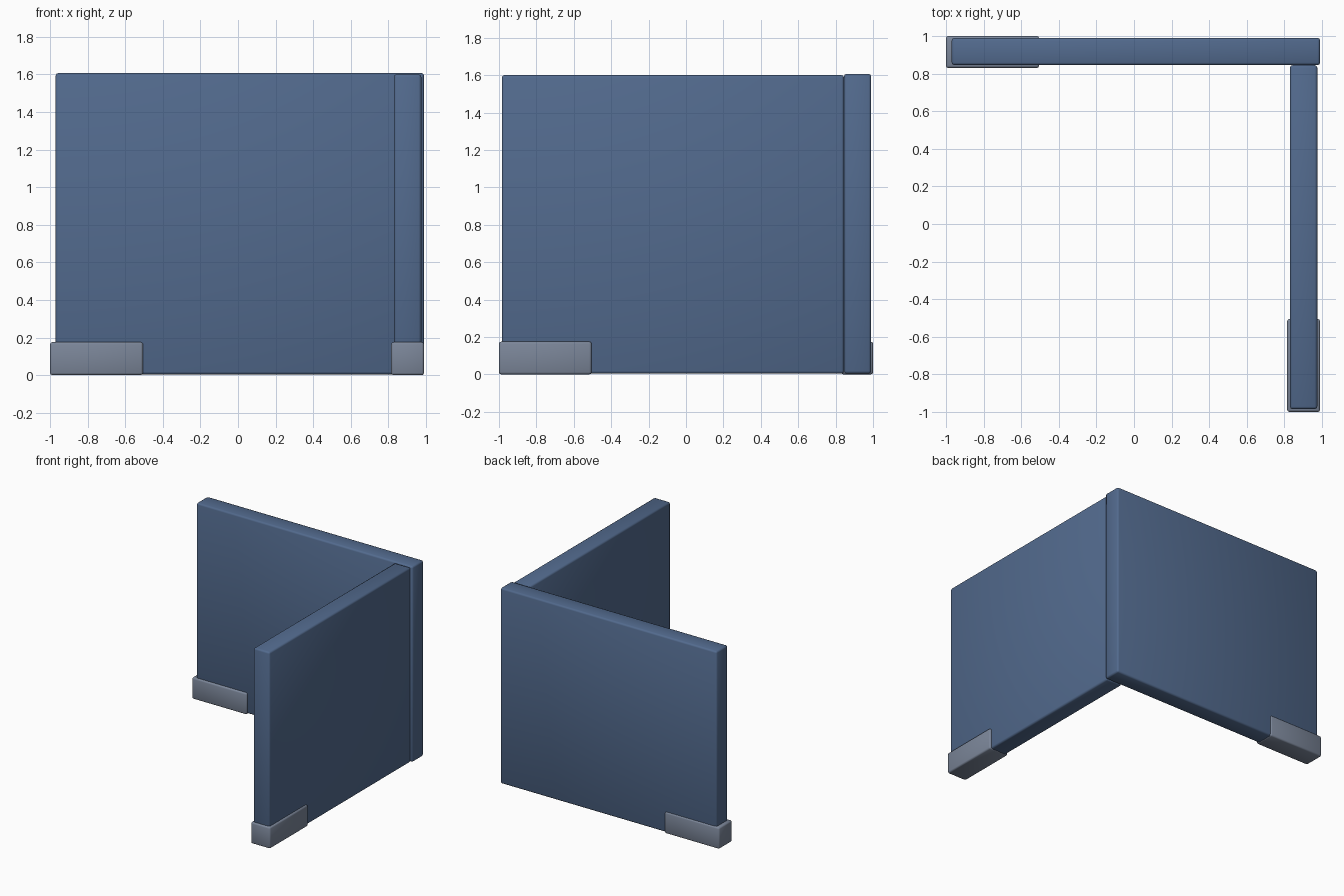
import bpy
import bmesh
from mathutils import Vector

default = bpy.data.objects.get("Cube")
if default:
    bpy.data.objects.remove(default, do_unlink=True)


def make_material(name, rgb):
    mat = bpy.data.materials.new(name)
    mat.use_nodes = True
    mat.diffuse_color = (*rgb, 1)
    bsdf = mat.node_tree.nodes["Principled BSDF"]
    bsdf.inputs["Base Color"].default_value = (*rgb, 1)
    bsdf.inputs["Roughness"].default_value = 0.7
    return mat


def soft_box(name, low, high, mat, radius):
    """Box between two corners with softly rounded, smooth-shaded edges."""
    low, high = Vector(low), Vector(high)
    bm = bmesh.new()
    bmesh.ops.create_cube(bm, size=1)
    bmesh.ops.scale(bm, vec=high - low, verts=bm.verts)
    bmesh.ops.bevel(bm, geom=bm.edges[:], offset=radius, segments=2,
                    profile=0.5, affect='EDGES')
    for face in bm.faces:
        face.smooth = True
    mesh = bpy.data.meshes.new(name)
    bm.to_mesh(mesh)
    bm.free()
    mesh.materials.append(mat)
    obj = bpy.data.objects.new(name, mesh)
    obj.location = (low + high) / 2
    bpy.context.collection.objects.link(obj)
    return obj


blue = make_material("blue fabric", (0.085, 0.145, 0.27))
grey = make_material("grey metal", (0.2, 0.24, 0.32))

# Two upright panels meeting at the back corner
soft_box("back_panel", (-0.97, 0.845, 0.004), (0.99, 0.99, 1.607), blue, 0.014)
soft_box("side_panel", (0.83, -0.985, 0.004), (0.975, 0.845, 1.6), blue, 0.014)

# Feet capping the free end of each panel
soft_box("back_foot", (-1, 0.83, 0), (-0.505, 1, 0.175), grey, 0.012)
soft_box("side_foot", (0.815, -1, 0), (0.99, -0.505, 0.175), grey, 0.012)
